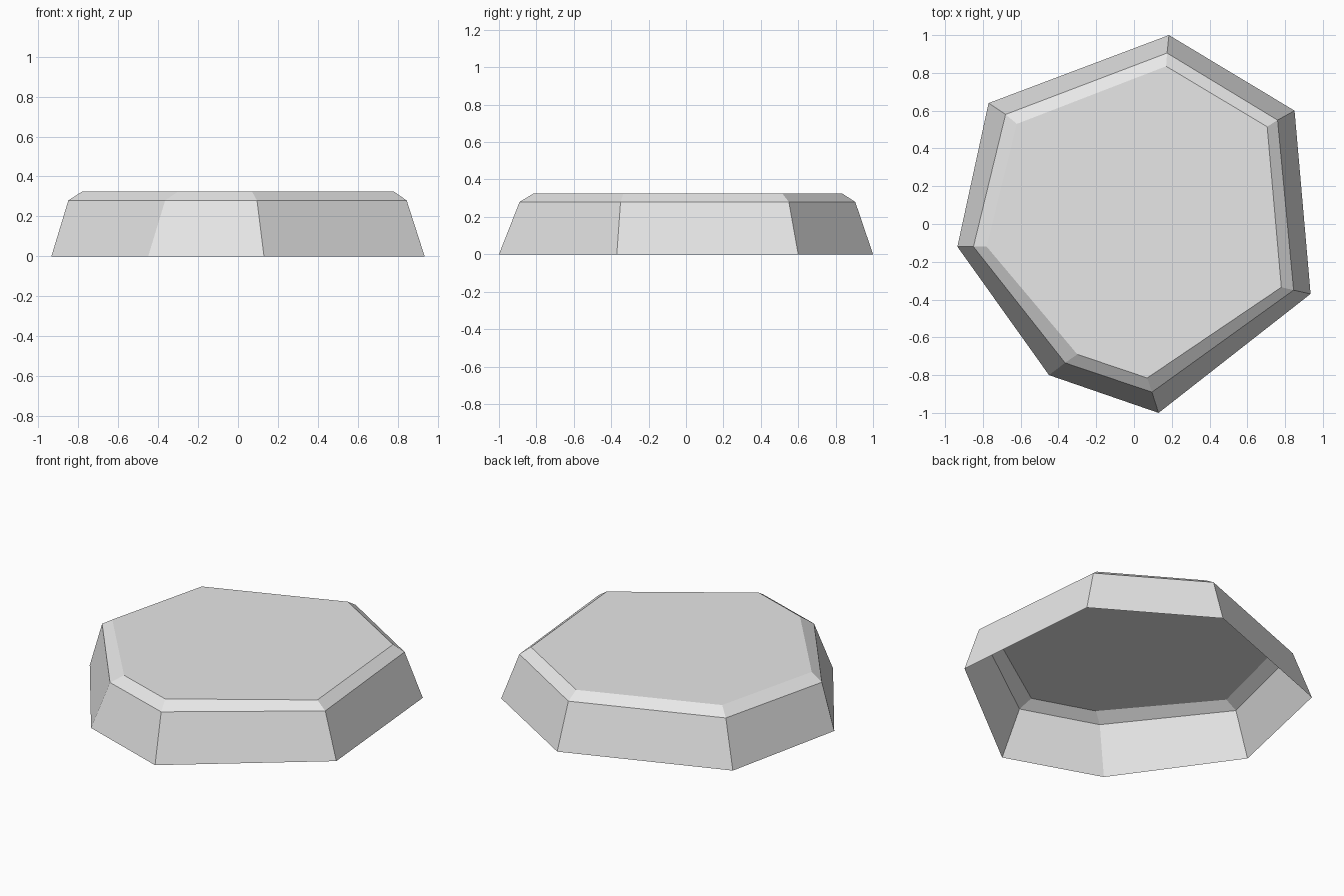
import bpy
import bmesh

default_cube = bpy.data.objects.get("Cube")
if default_cube:
    bpy.data.objects.remove(default_cube, do_unlink=True)


def make_material(name, colour):
    material = bpy.data.materials.new(name)
    material.use_nodes = True
    material.diffuse_color = colour
    shader = material.node_tree.nodes["Principled BSDF"]
    shader.inputs["Base Color"].default_value = colour
    return material


def add_ring(bm, outline, height):
    return [bm.verts.new((x, y, height)) for x, y in outline]


def bridge_rings(bm, lower, upper):
    # Join two matching rings with outward facing quads
    count = len(lower)
    for i in range(count):
        j = (i + 1) % count
        bm.faces.new((lower[i], lower[j], upper[j], upper[i]))


# Uneven seven-sided outlines, counter-clockwise from the back corner
base_outline = [(.185, 1), (-.77, .64), (-.935, -.12), (-.45, -.8),
                (.13, -1), (.935, -.37), (.85, .6)]
shoulder_outline = [(.175, .905), (-.68, .58), (-.85, -.12), (-.365, -.735),
                    (.095, -.89), (.845, -.35), (.76, .55)]
top_outline = [(.17, .835), (-.62, .53), (-.78, -.12), (-.3, -.69),
               (.07, -.815), (.78, -.335), (.705, .515)]

# Sloping wall, chamfered shoulder and flat cap, open underneath
bm = bmesh.new()
base_ring = add_ring(bm, base_outline, 0)
shoulder_ring = add_ring(bm, shoulder_outline, .28)
top_ring = add_ring(bm, top_outline, .325)
bridge_rings(bm, base_ring, shoulder_ring)
bridge_rings(bm, shoulder_ring, top_ring)
bm.faces.new(top_ring)

mesh = bpy.data.meshes.new("stone_slab")
bm.to_mesh(mesh)
bm.free()
mesh.materials.append(make_material("light grey stone", (.8, .8, .8, 1)))

stone_slab = bpy.data.objects.new("stone_slab", mesh)
bpy.context.collection.objects.link(stone_slab)
